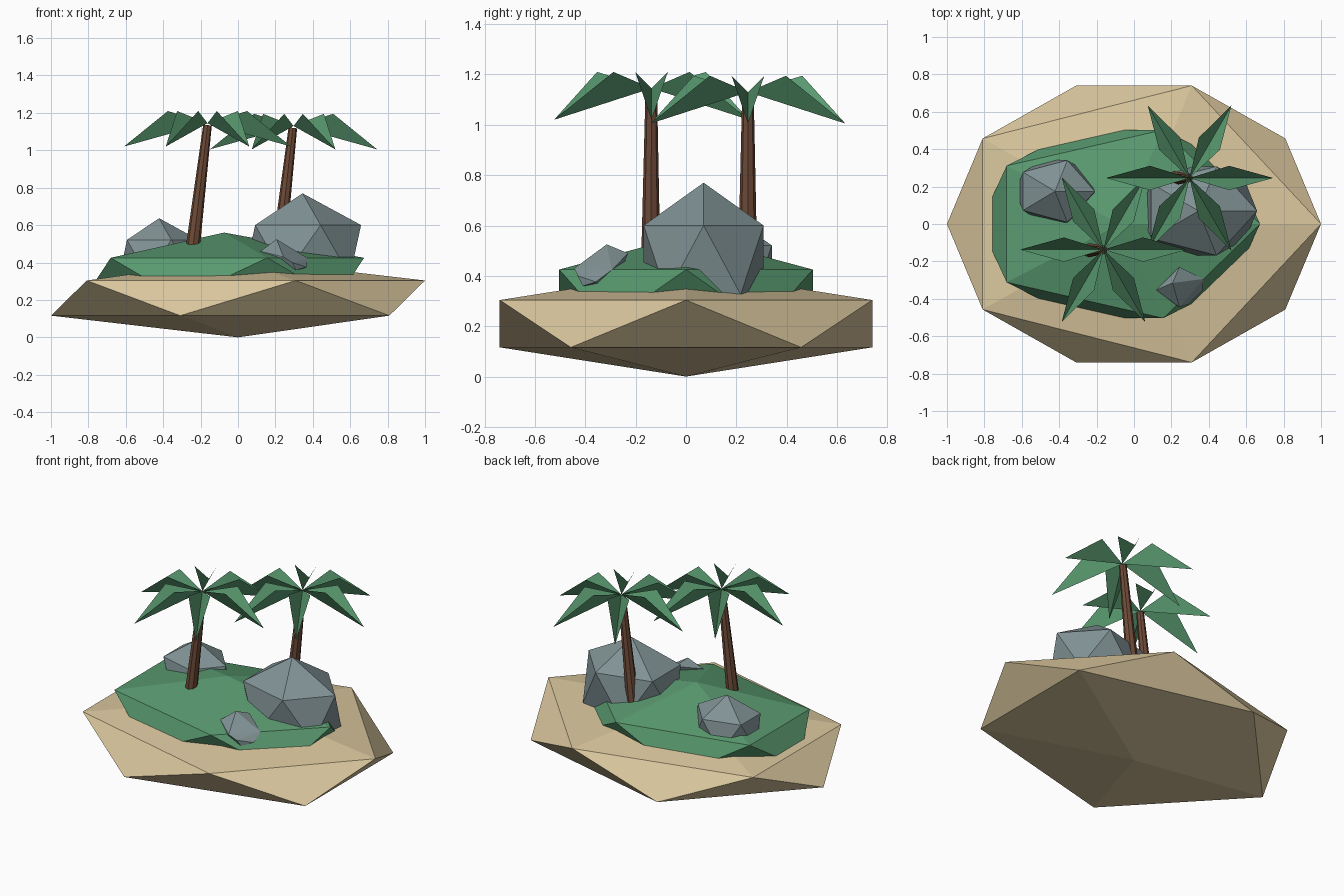
import bpy, bmesh, math
from mathutils import Vector, Matrix

if "Cube" in bpy.data.objects:
    bpy.data.objects.remove(bpy.data.objects["Cube"])


def material(name, rgb):
    m = bpy.data.materials.new(name)
    m.diffuse_color = (*rgb, 1)
    m.use_nodes = True
    m.node_tree.nodes["Principled BSDF"].inputs["Base Color"].default_value = m.diffuse_color
    return m


SAND = material("sand", (0.70, 0.57, 0.34))
GREEN = material("green", (0.10, 0.32, 0.16))
STONE = material("stone", (0.22, 0.29, 0.30))
BARK = material("bark", (0.16, 0.07, 0.04))


def finish(name, bm, mat):
    me = bpy.data.meshes.new(name)
    bm.to_mesh(me)
    bm.free()
    me.materials.append(mat)
    ob = bpy.data.objects.new(name, me)
    bpy.context.collection.objects.link(ob)
    return ob


def boulder(name, centre, size, mat):
    """Stretched 20-sided ball."""
    bm = bmesh.new()
    bmesh.ops.create_icosphere(bm, subdivisions=1, radius=1)
    bmesh.ops.scale(bm, vec=size, verts=bm.verts)
    bmesh.ops.translate(bm, vec=centre, verts=bm.verts)
    return finish(name, bm, mat)


def trunk(name, base, top):
    """Leaning tapered trunk."""
    base, top = Vector(base), Vector(top)
    axis = top - base
    bm = bmesh.new()
    bmesh.ops.create_cone(
        bm, cap_ends=True, segments=8, radius1=0.038, radius2=0.023, depth=axis.length,
        matrix=Matrix.Translation((base + top) / 2) @ axis.to_track_quat('Z', 'Y').to_matrix().to_4x4())
    return finish(name, bm, BARK)


def crown(name, centre):
    """Six fronds, each folded into a V along its midrib."""
    bm = bmesh.new()
    for i in range(6):
        turn = Matrix.Translation(centre) @ Matrix.Rotation(i * math.pi / 3, 4, 'Z')
        root, tip, left, right = [bm.verts.new(turn @ Vector(p)) for p in (
            (0, 0, 0), (0.447, 0, -0.125), (0.212, 0.065, 0.065), (0.212, -0.065, 0.065))]
        bm.faces.new((root, tip, left))
        bm.faces.new((root, right, tip))
    return finish(name, bm, GREEN)


# island and grass mound
boulder("sand_base", (0, 0, 0.21), (1.118, 0.87, 0.21), SAND)
boulder("grass_mound", (-0.075, 0, 0.316), (0.8375, 0.592, 0.244), GREEN)

# rocks
boulder("large_rock", (0.345, 0.07, 0.463), (0.35, 0.28, 0.307), STONE)
boulder("left_rock", (-0.422, 0.175, 0.427), (0.237, 0.195, 0.21), STONE)

# small tilted rock at the mound edge
bm = bmesh.new()
for p in ((.206, -.315, .525), (.12, -.353, .46), (.243, -.23, .49), (.372, -.294, .424),
          (.366, -.358, .376), (.243, -.444, .43), (.29, -.43, .40), (.31, -.41, .36),
          (.16, -.40, .38), (.25, -.30, .31)):
    bm.verts.new(p)
bmesh.ops.convex_hull(bm, input=bm.verts)
finish("small_rock", bm, STONE)

# palms
trunk("front_palm_trunk", (-0.243, -0.14, 0.47), (-0.163, -0.138, 1.135))
crown("front_palm_crown", (-0.163, -0.137, 1.145))
trunk("back_palm_trunk", (0.217, 0.245, 0.45), (0.293, 0.246, 1.12))
crown("back_palm_crown", (0.297, 0.246, 1.13))
